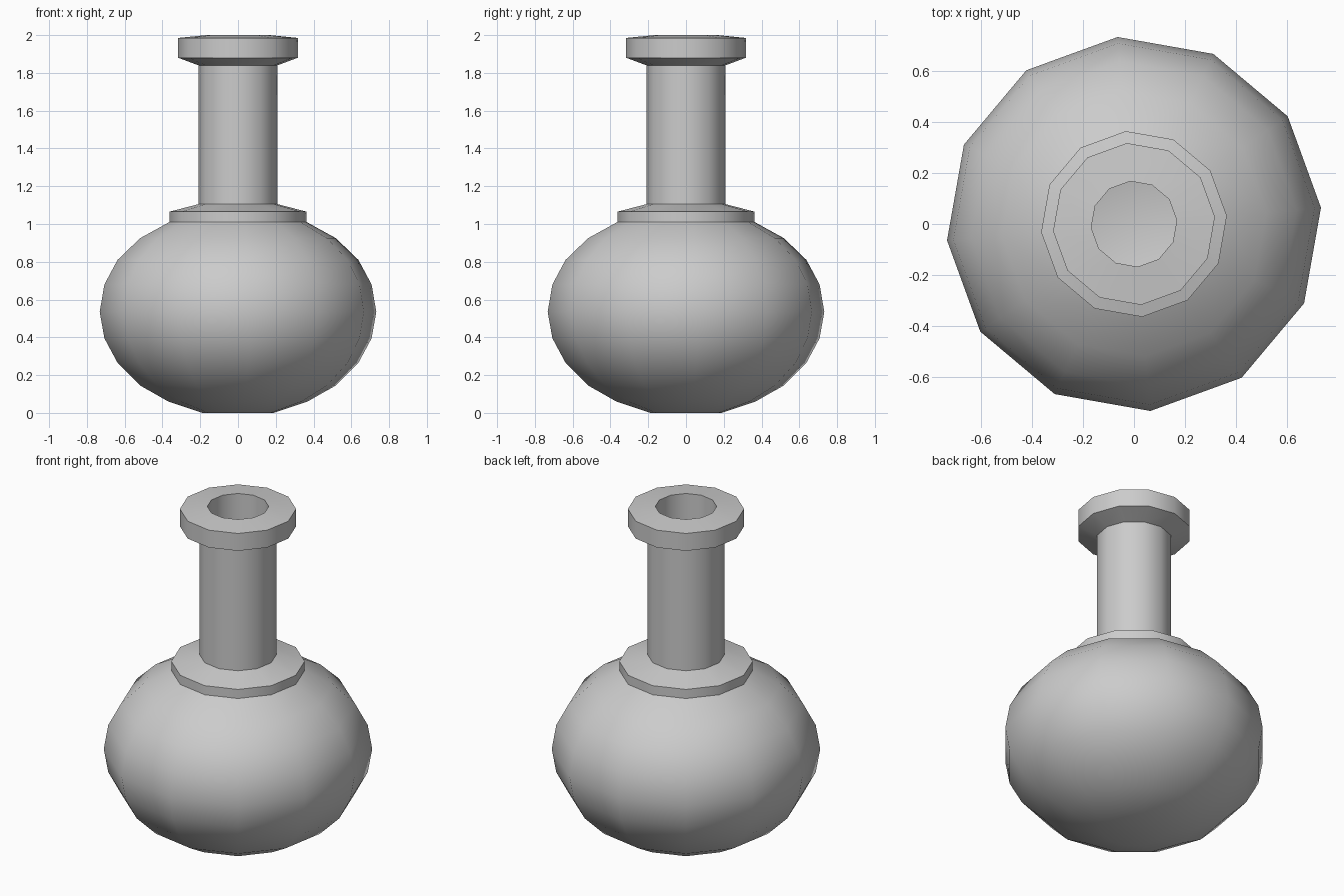
import bpy
import bmesh
from math import radians, tau
from mathutils import Matrix, Vector

SIDES = 12
PHASE = radians(5)   # the lathe starts slightly turned

cube = bpy.data.objects.get("Cube")
if cube:
    bpy.data.objects.remove(cube, do_unlink=True)

clay = bpy.data.materials.new("plain grey")
clay.use_nodes = True
grey = (0.6, 0.6, 0.6, 1)
clay.diffuse_color = grey
clay.node_tree.nodes["Principled BSDF"].inputs["Base Color"].default_value = grey


def lathe(name, profile, cap=None):
    """Turn an (r, z) profile around z; cap may be 'start' or 'end'."""
    bm = bmesh.new()
    rings = []
    for r, z in profile:
        ring = []
        for i in range(SIDES):
            turn = Matrix.Rotation(PHASE + tau * i / SIDES, 3, "Z")
            ring.append(bm.verts.new(turn @ Vector((r, 0, z))))
        rings.append(ring)
    for low, high in zip(rings, rings[1:]):
        for i in range(SIDES):
            j = (i + 1) % SIDES
            bm.faces.new((low[i], low[j], high[j], high[i]))
    if cap == "start":
        bm.faces.new(rings[0][::-1])
    elif cap == "end":
        bm.faces.new(rings[-1])
    mesh = bpy.data.meshes.new(name)
    bm.to_mesh(mesh)
    bm.free()
    mesh.materials.append(clay)
    obj = bpy.data.objects.new(name, mesh)
    bpy.context.collection.objects.link(obj)
    bpy.ops.object.select_all(action="DESELECT")
    obj.select_set(True)
    bpy.context.view_layer.objects.active = obj
    bpy.ops.object.shade_smooth_by_angle(angle=radians(35))
    return obj


# Squat round belly with a flat foot
lathe("round_body", [(0.19, 0), (0.37, 0.06), (0.52, 0.145), (0.64, 0.265),
                     (0.71, 0.395), (0.735, 0.535), (0.71, 0.68),
                     (0.64, 0.81), (0.52, 0.925), (0.365, 1.01)], cap="start")

# Stepped collar where the neck meets the belly
lathe("collar", [(0.365, 1.01), (0.365, 1.065), (0.21, 1.105)])

# Straight neck
lathe("neck", [(0.21, 1.105), (0.21, 1.84)])

# Flared rim with a slightly domed top
lathe("rim", [(0.21, 1.84), (0.318, 1.88), (0.318, 1.985), (0.168, 2.0)])

# Hollow inside, running down the neck to the floor of the belly
lathe("inner_wall", [(0.168, 2.0), (0.168, 1.07), (0.34, 0.97), (0.6, 0.8),
                     (0.69, 0.535), (0.6, 0.27), (0.35, 0.1), (0.19, 0.04)],
      cap="end")
